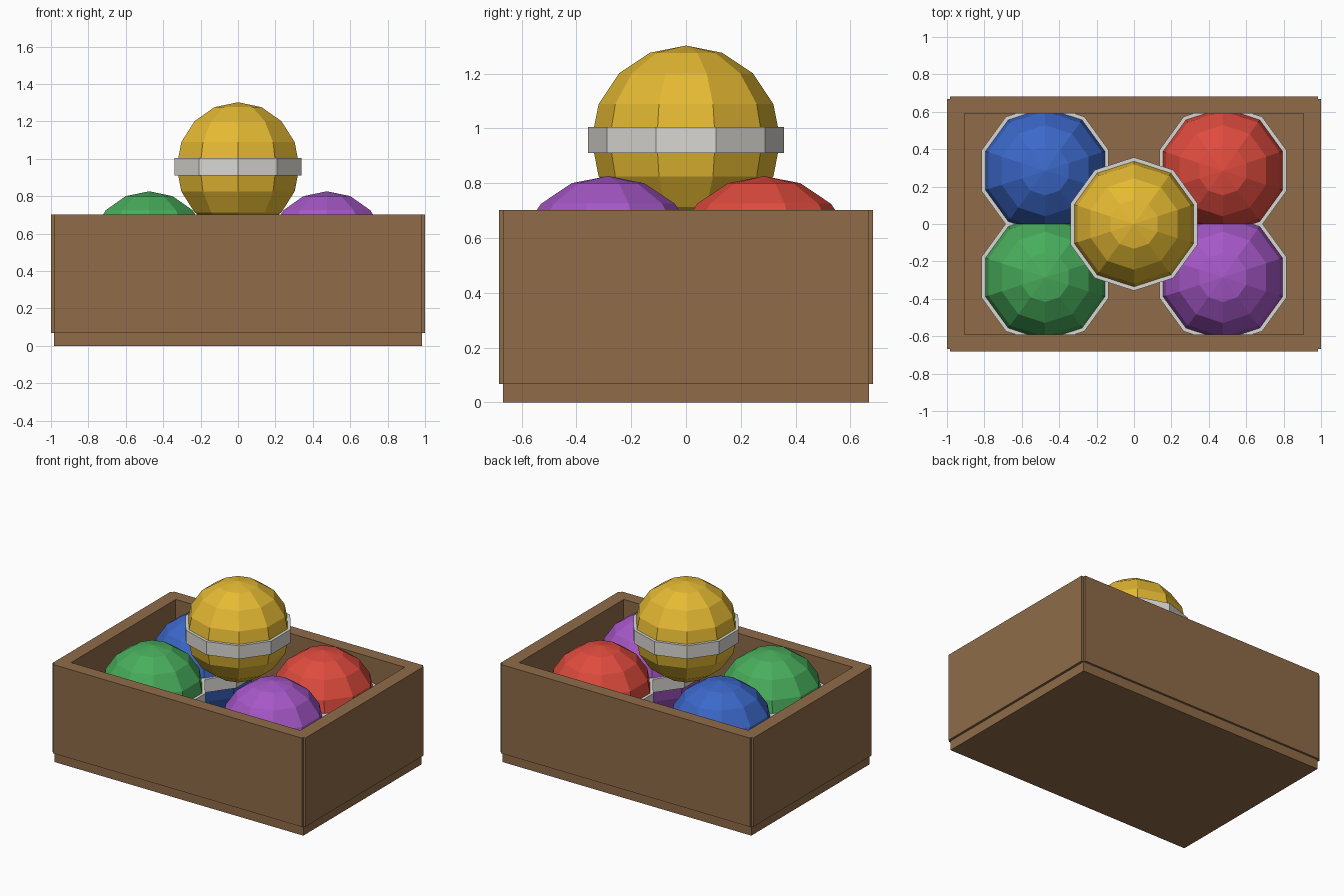
import bpy

if "Cube" in bpy.data.objects:
    bpy.data.objects.remove(bpy.data.objects["Cube"])


def material(name, rgb):
    # sRGB 0-255 to linear
    m = bpy.data.materials.new(name)
    m.diffuse_color = [(c / 255) ** 2.2 for c in rgb] + [1.0]
    m.use_nodes = True
    m.node_tree.nodes["Principled BSDF"].inputs["Base Color"].default_value = m.diffuse_color
    return m


def box(name, lo, hi, mat):
    bpy.ops.mesh.primitive_cube_add(size=1, location=[(a + b) / 2 for a, b in zip(lo, hi)])
    ob = bpy.context.object
    ob.name = name
    ob.scale = [b - a for a, b in zip(lo, hi)]
    ob.data.materials.append(mat)


def ball(name, loc, mat):
    # Low-poly ball whose corners poke through the flats of its band
    bpy.ops.mesh.primitive_uv_sphere_add(segments=10, ring_count=8, radius=0.345, location=loc)
    ob = bpy.context.object
    ob.name = name + "_ball"
    ob.data.materials.append(mat)
    bpy.ops.mesh.primitive_cylinder_add(vertices=10, radius=0.357, depth=0.095, location=loc)
    ob = bpy.context.object
    ob.name = name + "_ball_band"
    ob.data.materials.append(band)


wood = material("wood", (142, 107, 74))
band = material("band", (216, 214, 209))

# Crate: floor and four walls, slightly stepped at the corners
box("crate_floor", (-0.983, -0.667, 0), (0.983, 0.667, 0.137), wood)
for s, label in ((-1, "front"), (1, "back")):
    ys = sorted((s * 0.59, s * 0.682))
    box(label + "_wall", (-0.983, ys[0], 0.068), (0.983, ys[1], 0.702), wood)
for s, label in ((-1, "left"), (1, "right")):
    xs = sorted((s * 0.905, s * 1.0))
    box(label + "_wall", (xs[0], -0.667, 0.068), (xs[1], 0.667, 0.702), wood)

# Four balls in the crate and one on top
for name, sx, sy, rgb in (("blue", -1, 1, (62, 104, 200)),
                          ("red", 1, 1, (222, 76, 64)),
                          ("green", -1, -1, (74, 172, 92)),
                          ("purple", 1, -1, (164, 88, 198))):
    ball(name, (sx * 0.475, sy * 0.285, 0.481), material(name, rgb))
ball("gold", (0, 0, 0.957), material("gold", (228, 184, 54)))
